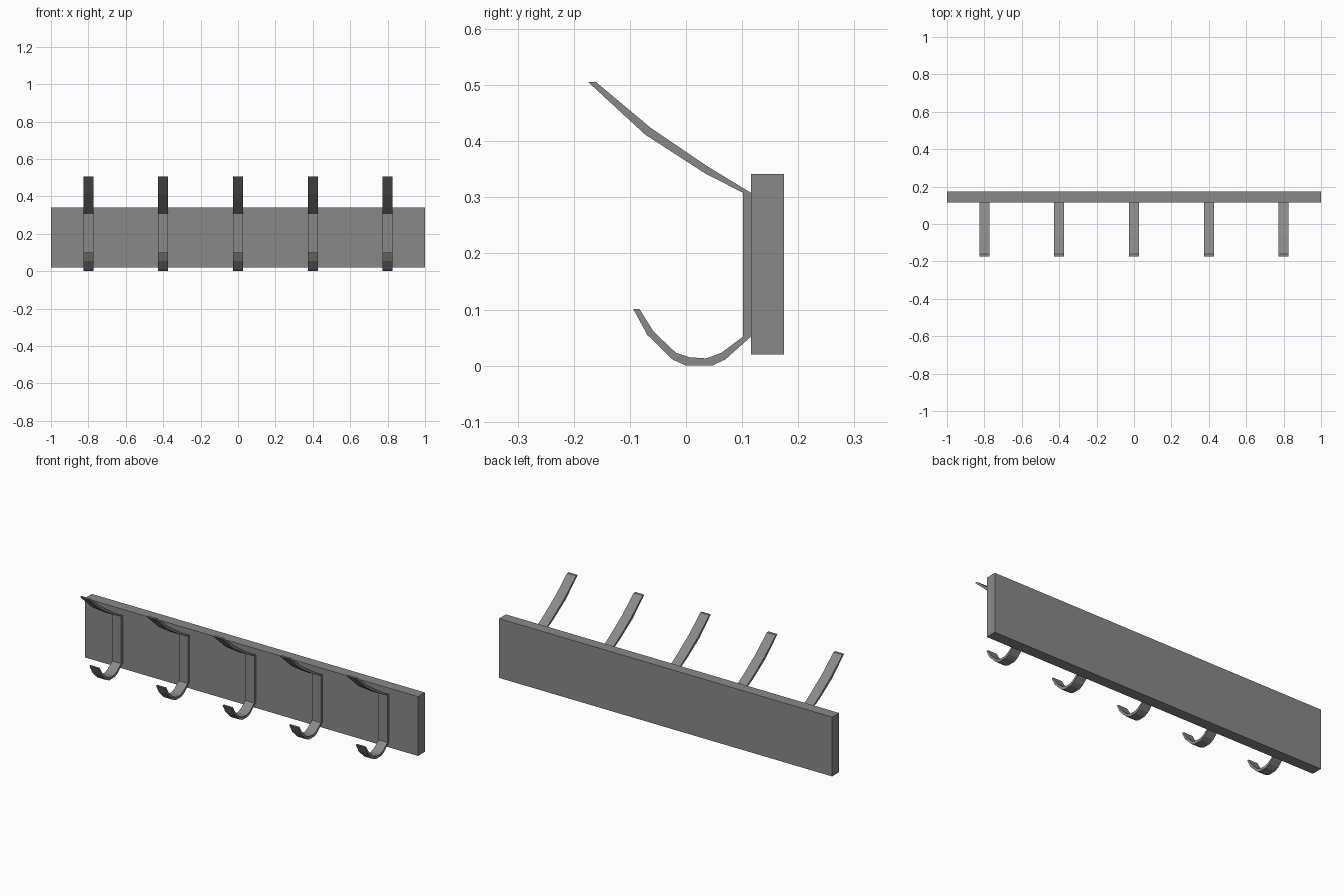
import bpy, bmesh

if "Cube" in bpy.data.objects:
    bpy.data.objects.remove(bpy.data.objects["Cube"])

# Hook side profile: paired (y, z) points, room side then wall side, top to bottom
ROOM = [(-0.175, 0.506), (-0.073, 0.412), (0.035, 0.342), (0.102, 0.308), (0.102, 0.052),
        (0.063, 0.023), (0.036, 0.013), (0.006, 0.015), (-0.018, 0.023),
        (-0.058, 0.061), (-0.083, 0.101)]
WALL = [(-0.161, 0.506), (-0.063, 0.424), (0.037, 0.356), (0.116, 0.308), (0.116, 0.052),
        (0.070, 0.011), (0.046, 0.000), (0.000, 0.000), (-0.024, 0.011),
        (-0.069, 0.055), (-0.094, 0.101)]
HALF_WIDTH = 0.027

# Dark grey finish shared by all parts
dark_grey = bpy.data.materials.new("dark_grey")
dark_grey.diffuse_color = (0.25, 0.25, 0.25, 1)
dark_grey.use_nodes = True
dark_grey.node_tree.nodes["Principled BSDF"].inputs["Base Color"].default_value = dark_grey.diffuse_color


def make_object(name, bm):
    bmesh.ops.recalc_face_normals(bm, faces=bm.faces)
    mesh = bpy.data.meshes.new(name)
    bm.to_mesh(mesh)
    bm.free()
    mesh.materials.append(dark_grey)
    obj = bpy.data.objects.new(name, mesh)
    bpy.context.collection.objects.link(obj)
    return obj


def hook(name, x):
    bm = bmesh.new()
    rings = []
    for (ry, rz), (wy, wz) in zip(ROOM, WALL):
        corners = [(x - HALF_WIDTH, ry, rz), (x + HALF_WIDTH, ry, rz),
                   (x + HALF_WIDTH, wy, wz), (x - HALF_WIDTH, wy, wz)]
        rings.append([bm.verts.new(c) for c in corners])
    for a, b in zip(rings, rings[1:]):
        for i in range(4):
            j = (i + 1) % 4
            bm.faces.new((a[i], a[j], b[j], b[i]))
    bm.faces.new(rings[0])
    bm.faces.new(rings[-1])
    return make_object(name, bm)


# Wall board
bm = bmesh.new()
bmesh.ops.create_cube(bm, size=1)
bmesh.ops.scale(bm, vec=(2, 0.059, 0.322), verts=bm.verts)
bmesh.ops.translate(bm, vec=(0, 0.1455, 0.181), verts=bm.verts)
make_object("wall_board", bm)

# Five evenly spaced coat hooks
for n in range(5):
    hook(f"coat_hook_{n + 1}", -0.8 + 0.4 * n)
